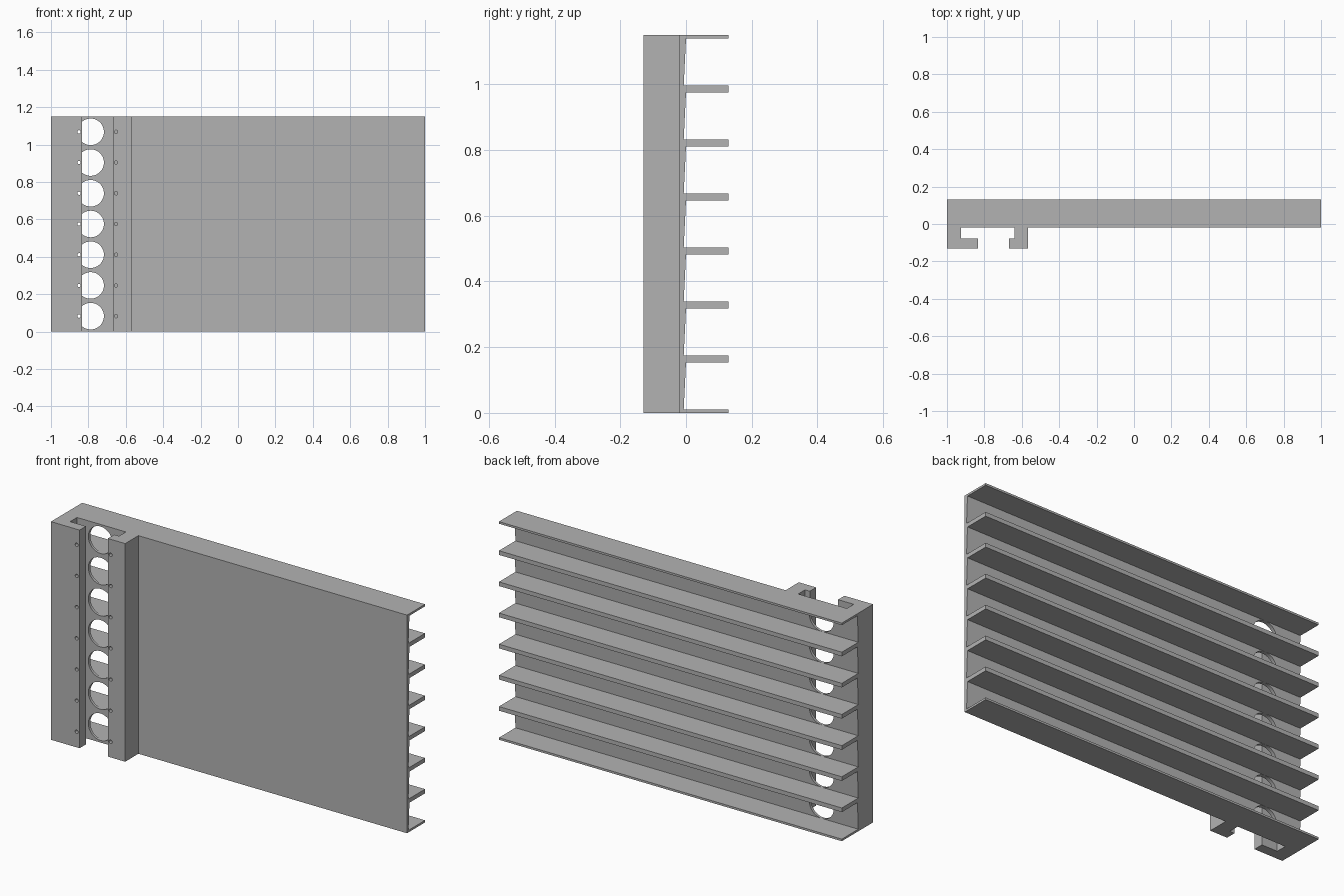
import bpy, bmesh, math
from mathutils import Matrix, Vector

if "Cube" in bpy.data.objects:
    bpy.data.objects.remove(bpy.data.objects["Cube"])

HEIGHT, BAYS = 1.15, 7
PITCH = HEIGHT / BAYS
HALF_FIN = 0.011          # half the thickness of a shelf fin
FRONT, BACK = -0.13, 0.13
PLATE = -0.02             # front face of the back plate

grey = bpy.data.materials.new("plain grey")
grey.use_nodes = True
colour = (0.45, 0.45, 0.45, 1)
grey.diffuse_color = colour
grey.node_tree.nodes["Principled BSDF"].inputs["Base Color"].default_value = colour


def finish(name, bm):
    bmesh.ops.recalc_face_normals(bm, faces=bm.faces)
    mesh = bpy.data.meshes.new(name)
    bm.to_mesh(mesh)
    bm.free()
    mesh.materials.append(grey)
    obj = bpy.data.objects.new(name, mesh)
    bpy.context.collection.objects.link(obj)
    return obj


def extrude_profile(name, points, direction):
    bm = bmesh.new()
    face = bm.faces.new([bm.verts.new(p) for p in points])
    new = bmesh.ops.extrude_face_region(bm, geom=[face])["geom"]
    moved = [v for v in new if isinstance(v, bmesh.types.BMVert)]
    bmesh.ops.translate(bm, verts=moved, vec=Vector(direction))
    return finish(name, bm)


def drill(target, x, radius, y_start, y_end, segments):
    """Cut one round hole per bay through the target, along y."""
    bm = bmesh.new()
    for i in range(BAYS):
        place = (Matrix.Translation((x, (y_start + y_end) / 2, (i + 0.5) * PITCH))
                 @ Matrix.Rotation(math.pi / 2, 4, 'X'))
        bmesh.ops.create_cone(bm, cap_ends=True, segments=segments, radius1=radius,
                              radius2=radius, depth=y_end - y_start, matrix=place)
    cutter = finish("hole_cutter", bm)
    mod = target.modifiers.new("holes", 'BOOLEAN')
    mod.operation, mod.solver, mod.object = 'DIFFERENCE', 'EXACT', cutter
    bpy.ops.object.select_all(action='DESELECT')
    bpy.context.view_layer.objects.active = target
    target.select_set(True)
    bpy.ops.object.modifier_apply(modifier=mod.name)
    bpy.data.objects.remove(cutter)
    bpy.ops.object.shade_smooth_by_angle(angle=math.radians(30))


# Back plate with fins: comb profile, each bay floor slightly tapered
comb = [(PLATE, HEIGHT), (PLATE, 0), (BACK, 0)]
for i in range(BAYS):
    low, high = i * PITCH + HALF_FIN, (i + 1) * PITCH - HALF_FIN
    comb += [(BACK, low), (-0.007, low), (0, high), (BACK, high)]
comb.append((BACK, HEIGHT))
panel = extrude_profile("finned_panel", [(-1, y, z) for y, z in comb], (2, 0, 0))
drill(panel, -0.788, 0.0711, -0.05, 0.04, 48)

# Hooked rails facing each other across the slot: outer edge, inner wall, lip end
LIP_BACK = -0.077
for name, outer, wall, lip, hole in (("wide_rail", -1, -0.925, -0.833, -0.85),
                                     ("narrow_rail", -0.567, -0.64, -0.668, -0.652)):
    hook = [(outer, PLATE), (outer, FRONT), (lip, FRONT), (lip, LIP_BACK),
            (wall, LIP_BACK), (wall, PLATE)]
    rail = extrude_profile(name, [(x, y, 0) for x, y in hook], (0, 0, HEIGHT))
    drill(rail, hole, 0.009, FRONT - 0.02, LIP_BACK + 0.02, 16)
